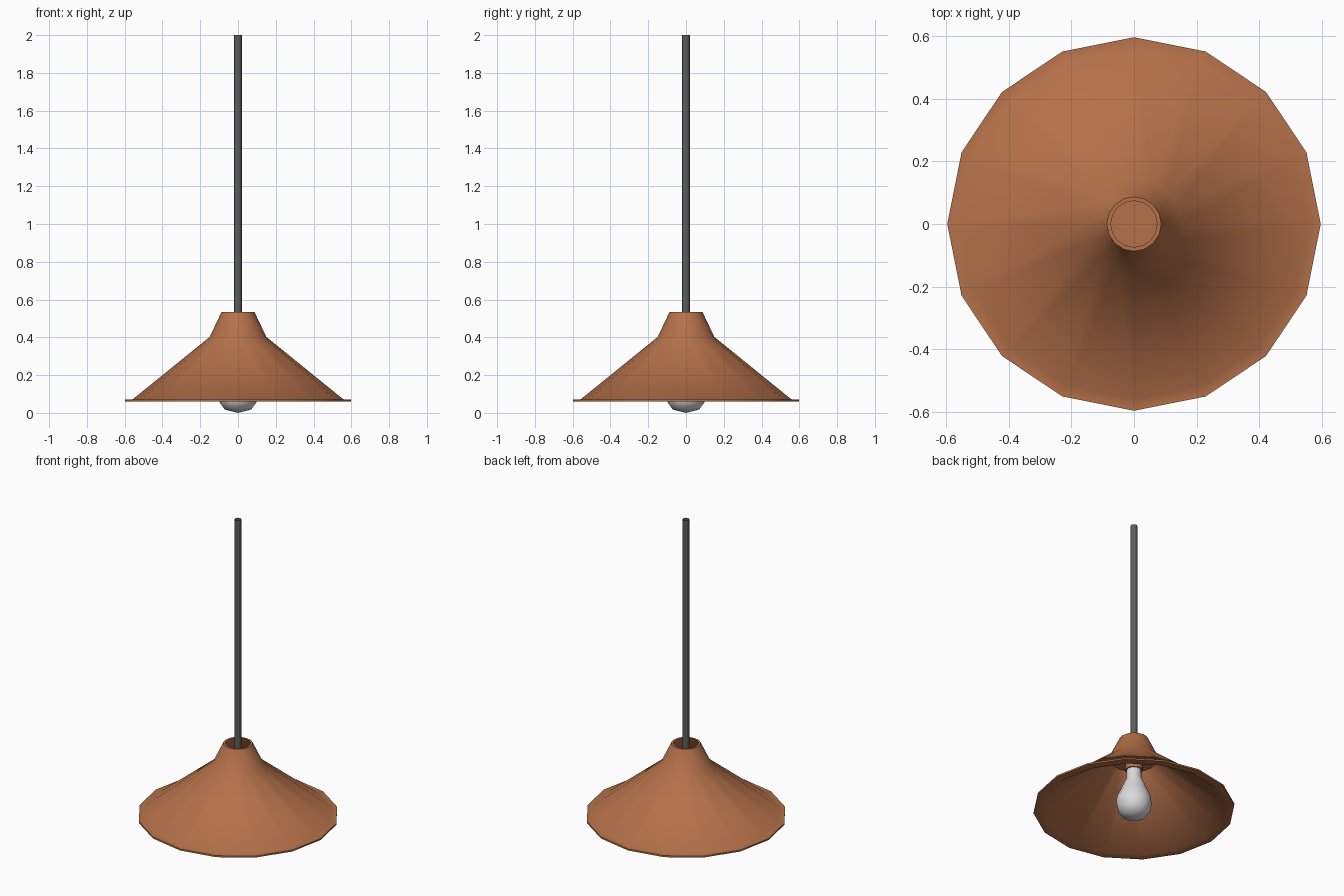
import bpy, bmesh, math

if "Cube" in bpy.data.objects:
    bpy.data.objects.remove(bpy.data.objects["Cube"])


def material(name, rgb):
    m = bpy.data.materials.new(name)
    m.diffuse_color = (*rgb, 1)
    m.use_nodes = True
    m.node_tree.nodes["Principled BSDF"].inputs["Base Color"].default_value = m.diffuse_color
    return m


copper = material("copper", (0.46, 0.165, 0.068))
dark_grey = material("dark grey", (0.11, 0.11, 0.115))
glass = material("pale glass", (0.70, 0.70, 0.70))


def lathe(name, profile, sides, mat, closed=False, angle=45):
    """Spin an (r, z) profile about z; points with r = 0 become poles."""
    bm = bmesh.new()
    rings = []
    for r, z in profile:
        if r == 0:
            rings.append([bm.verts.new((0, 0, z))] * sides)
        else:
            rings.append([bm.verts.new((r * math.cos(2 * math.pi * i / sides),
                                        r * math.sin(2 * math.pi * i / sides), z))
                          for i in range(sides)])
    pairs = list(zip(rings, rings[1:]))
    if closed:
        pairs.append((rings[-1], rings[0]))
    for a, b in pairs:
        for i in range(sides):
            j = (i + 1) % sides
            quad = list(dict.fromkeys((a[i], a[j], b[j], b[i])))
            bm.faces.new(quad)
    bmesh.ops.recalc_face_normals(bm, faces=bm.faces[:])
    me = bpy.data.meshes.new(name)
    bm.to_mesh(me)
    bm.free()
    me.materials.append(mat)
    ob = bpy.data.objects.new(name, me)
    bpy.context.collection.objects.link(ob)
    bpy.ops.object.select_all(action='DESELECT')
    ob.select_set(True)
    bpy.context.view_layer.objects.active = ob
    bpy.ops.object.shade_smooth_by_angle(angle=math.radians(angle))
    return ob


# Thin conical shade: neck, cone and flat brim, outside then inside
lathe("shade", [(0.087, 0.535), (0.150, 0.402), (0.560, 0.070), (0.597, 0.070),
                (0.597, 0.060), (0.546, 0.060), (0.138, 0.393), (0.074, 0.535)],
      16, copper, closed=True)

# Socket: plate closing the neck, with a short holder below it
lathe("socket", [(0, 0.405), (0.136, 0.405), (0.136, 0.395), (0.052, 0.395),
                 (0.052, 0.325), (0, 0.325)], 16, copper)

# Bulb
lathe("bulb", [(0, 0.335), (0.044, 0.335), (0.046, 0.27), (0.080, 0.19),
               (0.103, 0.135), (0.107, 0.10), (0.098, 0.056), (0.070, 0.018),
               (0, 0.0)], 12, glass)

# Hanging rod, an open tube
lathe("rod", [(0.02, 0.405), (0.02, 2.0)], 12, dark_grey)
